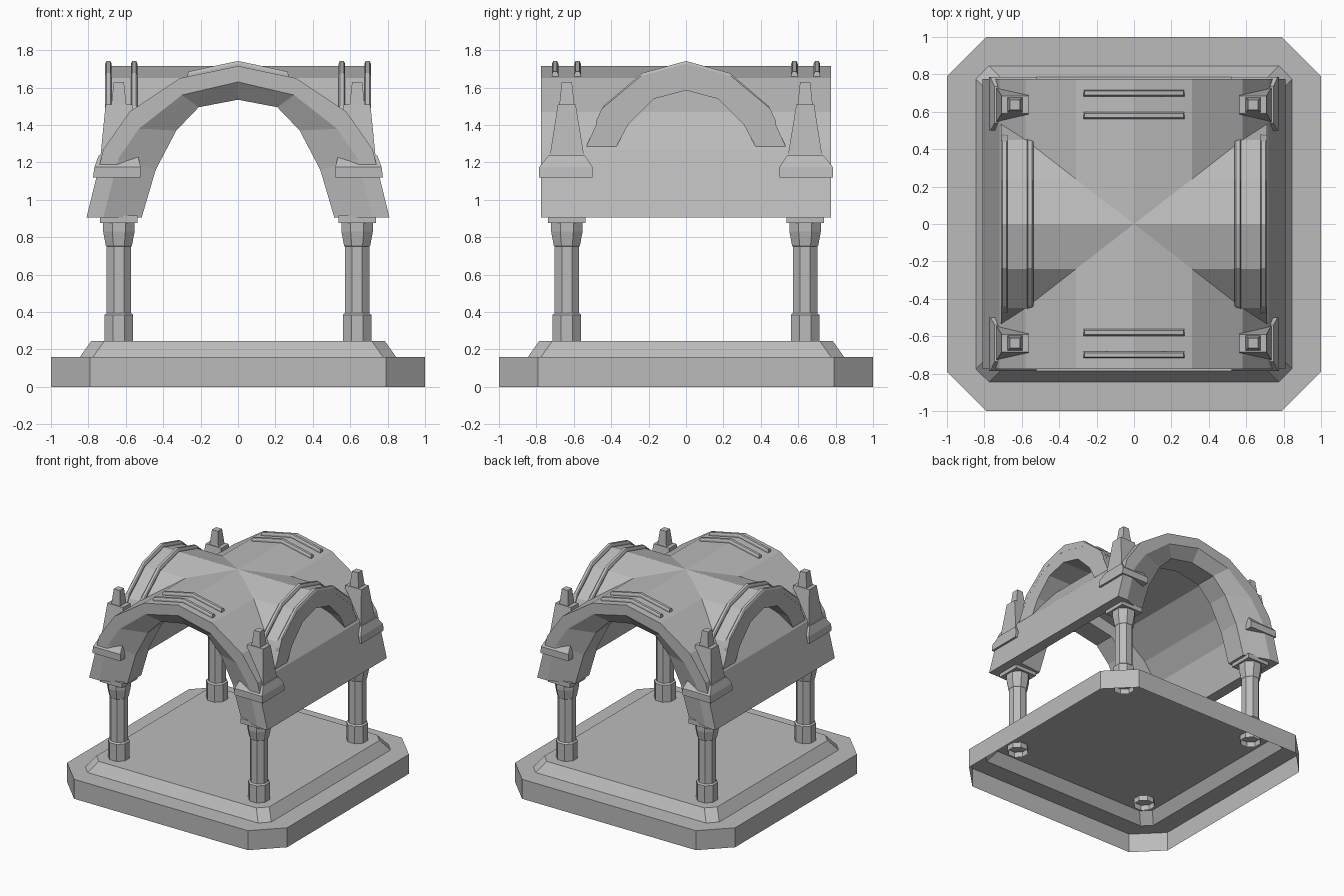
import bpy, bmesh

cube = bpy.data.objects.get("Cube")
if cube:
    bpy.data.objects.remove(cube, do_unlink=True)

stone = bpy.data.materials.new("grey_stone")
stone.use_nodes = True
stone.diffuse_color = (0.5, 0.5, 0.5, 1)
stone.node_tree.nodes["Principled BSDF"].inputs["Base Color"].default_value = (0.5, 0.5, 0.5, 1)


def loft(name, rows, wrap_rows=False, wrap_points=False, cap_start=False, cap_end=False, cap_sides=False):
    """Skin a list of equally long point rows."""
    bm = bmesh.new()
    grid = [[bm.verts.new(p) for p in row] for row in rows]
    m, n = len(grid), len(grid[0])
    for i in range(m if wrap_rows else m - 1):
        a, b = grid[i], grid[(i + 1) % m]
        for j in range(n if wrap_points else n - 1):
            k = (j + 1) % n
            bm.faces.new((a[j], a[k], b[k], b[j]))
    if cap_start:
        bm.faces.new(grid[0])
    if cap_end:
        bm.faces.new(grid[-1])
    if cap_sides:
        for j in (0, -1):
            bm.faces.new([row[j] for row in grid])
    bmesh.ops.recalc_face_normals(bm, faces=bm.faces)
    mesh = bpy.data.meshes.new(name)
    bm.to_mesh(mesh)
    bm.free()
    mesh.materials.append(stone)
    obj = bpy.data.objects.new(name, mesh)
    bpy.context.collection.objects.link(obj)
    return obj


def octagon(cx, cy, half, cut, z):
    e = half - cut
    pts = [(half, -e), (half, e), (e, half), (-e, half), (-half, e), (-half, -e), (-e, -half), (e, -half)]
    return [(cx + x, cy + y, z) for x, y in pts]


def rect(x0, x1, y0, y1, z):
    return [(x0, y0, z), (x1, y0, z), (x1, y1, z), (x0, y1, z)]


def mirrored(half):
    """Full arch from a foot-to-crown half profile."""
    return half + [(-u, z) for u, z in reversed(half[:-1])]


def half_width(z, half):
    """Half width of an arch at height z."""
    for (u0, z0), (u1, z1) in zip(half, half[1:]):
        if z <= z1:
            return u0 + (u1 - u0) * (z - z0) / (z1 - z0)
    return 0


# Stepped plinth, open underneath
loft("plinth", [octagon(0, 0, 1, 0.21, 0), octagon(0, 0, 1, 0.21, 0.16),
                octagon(0, 0, 0.845, 0.07, 0.16), octagon(0, 0, 0.785, 0.07, 0.245)],
     wrap_points=True, cap_end=True)

# Main vault with a thicker chamfered arch at each end
outer = [(0.81, 0.905), (0.72, 1.27), (0.58, 1.47), (0.31, 1.65), (0, 1.715)]
middle = [(0.72, 0.905), (0.64, 1.22), (0.53, 1.38), (0.3, 1.56), (0, 1.63)]
inner = [(0.515, 0.905), (0.44, 1.16), (0.33, 1.37), (0.21, 1.495), (0, 1.535)]
half_section = [(outer, 0.775), (middle, 0.775), (inner, 0.7), (inner, 0.52), (middle, 0.5)]
section = half_section + [(p, -y) for p, y in reversed(half_section)]
loft("main_vault", [[(x, y, z) for x, z in mirrored(p)] for p, y in section],
     wrap_rows=True, cap_sides=True)

# Side vaults, trimmed where they meet the main vault
cross_outer = [(0.54, 1.27), (0.45, 1.47), (0.24, 1.65), (0, 1.715)]
cross_inner = [(0.38, 1.27), (0.31, 1.4), (0.17, 1.54), (0, 1.585)]
END = 0.71
for side, label in ((1, "left"), (-1, "right")):
    def groin(p):
        return [(side * max(0, min(END, half_width(z, outer) - 0.005)), y, z) for y, z in mirrored(p)]

    def rim(p):
        return [(side * END, y, z) for y, z in mirrored(p)]

    loft(label + "_side_vault", [groin(cross_outer), rim(cross_outer), rim(cross_inner), groin(cross_inner)])


# Raised ribs riding on the vaults
def rib(name, half, place, at, width):
    path = mirrored(half)
    rows = []
    for offset, rise, squeeze in ((-1, -0.03, 1), (-1, 0.012, 1), (-0.6, 0.027, 0.98),
                                  (0.6, 0.027, 0.98), (1, 0.012, 1), (1, -0.03, 1)):
        rows.append([place(u * squeeze, at + offset * width / 2, z + rise) for u, z in path])
    loft(name, rows, wrap_rows=True, cap_sides=True)


main_rib = [(0.27, 1.658), (0.15, 1.684), (0, 1.715)]
cross_rib = [(0.48, 1.41), (0.45, 1.475), (0.24, 1.65), (0, 1.715)]
for s in (-1, 1):
    for d in (0.58, 0.7):
        rib("main_rib", main_rib, lambda u, v, z: (u, v, z), s * d, 0.035)
    for d in (0.555, 0.693):
        rib("side_rib", cross_rib, lambda u, v, z: (v, u, z), s * d, 0.035)

# Corner supports: column, abacus, impost block and pinnacle
C = 0.637
column = [(0.076, 0.2), (0.076, 0.385), (0.065, 0.395), (0.065, 0.75), (0.07, 0.755),
          (0.084, 0.83), (0.084, 0.875)]
for sx in (-1, 1):
    for sy in (-1, 1):
        def box(x0, x1, y0, y1, z):
            return rect(sx * x0, sx * x1, sy * y0, sy * y1, z)

        loft("column", [octagon(sx * C, sy * C, r, r * 0.586, z) for r, z in column],
             wrap_points=True, cap_end=True)
        loft("abacus", [box(C - 0.1, C + 0.1, C - 0.1, C + 0.1, z) for z in (0.875, 0.915)],
             wrap_points=True, cap_start=True, cap_end=True)
        loft("impost_block", [box(0.52, 0.775, 0.5, 0.785, 1.12), box(0.52, 0.768, 0.5, 0.785, 1.175),
                              box(0.535, 0.745, 0.54, 0.735, 1.237)],
             wrap_points=True, cap_start=True, cap_end=True)
        loft("pinnacle", [box(0.55, 0.735, 0.545, 0.728, 1.235), box(0.565, 0.708, 0.59, 0.685, 1.51),
                          box(C - 0.04, C + 0.04, C - 0.04, C + 0.04, 1.51),
                          box(C - 0.027, C + 0.027, C - 0.027, C + 0.027, 1.63)],
             wrap_points=True, cap_start=True, cap_end=True)
